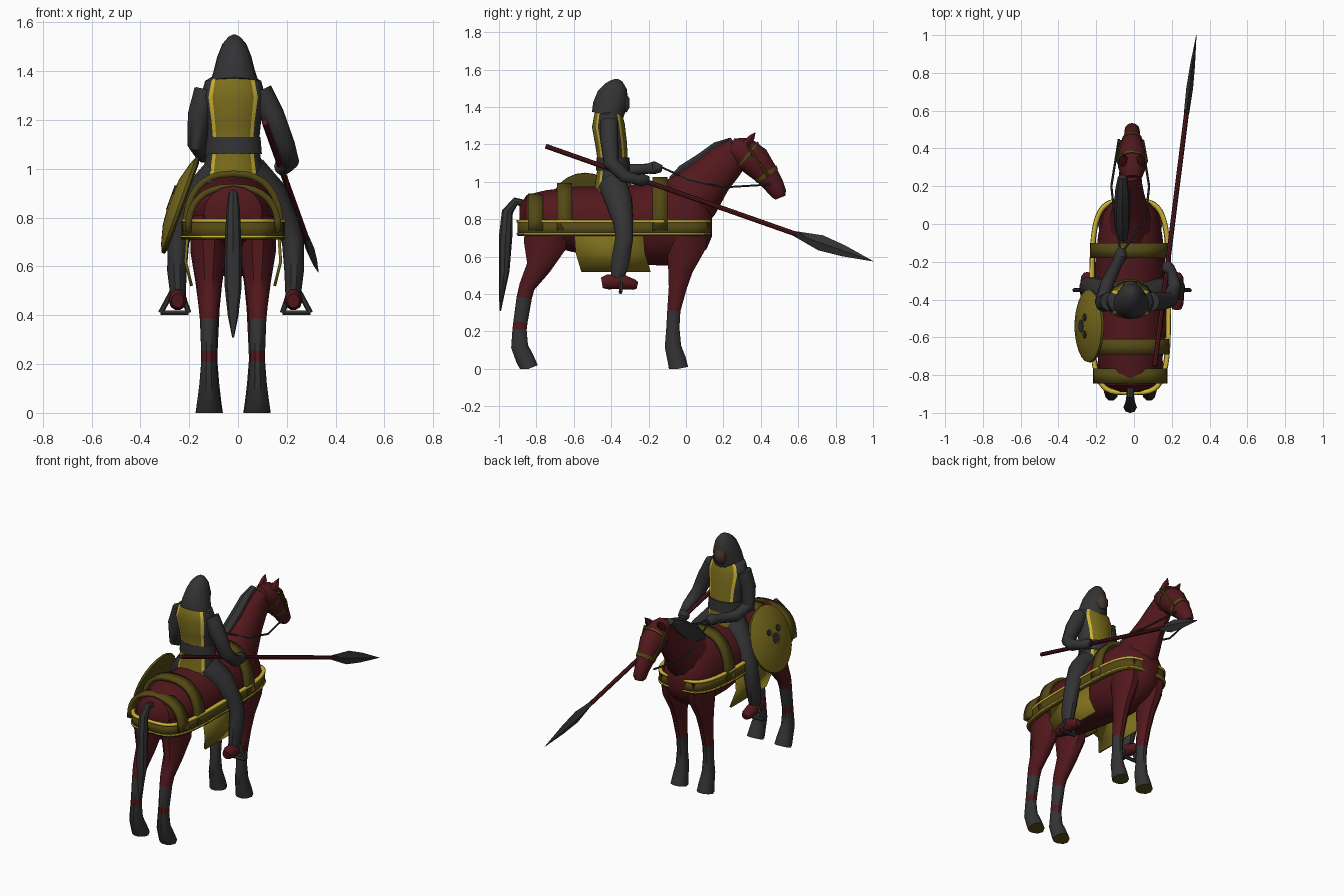
import bpy, bmesh, math
from mathutils import Vector

if "Cube" in bpy.data.objects:
    bpy.data.objects.remove(bpy.data.objects["Cube"])


def material(name, r, g, b):
    m = bpy.data.materials.new(name)
    m.use_nodes = True
    m.diffuse_color = (r, g, b, 1)
    shader = m.node_tree.nodes["Principled BSDF"]
    shader.inputs["Base Color"].default_value = (r, g, b, 1)
    shader.inputs["Roughness"].default_value = 0.9
    return m


RED = material("dark red", .085, .009, .012)
DARK = material("charcoal", .033, .033, .035)
OLIVE = material("olive", .085, .066, .007)
YELLOW = material("ochre", .2, .155, .012)
BRIGHT = material("bright yellow", .62, .46, .035)
SKIN = material("shadowed skin", .06, .035, .022)
CX = -.02          # middle of horse and rider
made = []


def finish(name, bm, mats):
    """Turn a bmesh into a named object."""
    bmesh.ops.recalc_face_normals(bm, faces=bm.faces)
    mesh = bpy.data.meshes.new(name)
    bm.to_mesh(mesh)
    bm.free()
    for m in mats:
        mesh.materials.append(m)
    obj = bpy.data.objects.new(name, mesh)
    bpy.context.collection.objects.link(obj)
    made.append(obj)
    return obj


def tube(name, points, mats, sides=12, rule=None):
    """Loft ellipses along a path of (x, y, z, half width, half depth).
    rule(row, column, centre) picks the material of each face; caps have column -1."""
    bm = bmesh.new()
    path = [Vector(p[:3]) for p in points]
    rings = []
    for i, p in enumerate(points):
        t = (path[min(i + 1, len(path) - 1)] - path[max(i - 1, 0)]).normalized()
        ref = Vector((1, 0, 0)) if abs(t.x) < .97 else Vector((0, 1, 0))
        u = (ref - t * ref.dot(t)).normalized()
        v = t.cross(u)
        ring = []
        for j in range(sides):
            a = math.tau * j / sides
            co = path[i] + u * math.cos(a) * p[3] + v * math.sin(a) * p[-1]
            co.z = max(co.z, 0)
            ring.append(bm.verts.new(co))
        rings.append(ring)
    for i in range(len(rings) - 1):
        for j in range(sides):
            k = (j + 1) % sides
            f = bm.faces.new((rings[i][j], rings[i][k], rings[i + 1][k], rings[i + 1][j]))
            if rule:
                f.material_index = rule(i, j, f.calc_center_median())
    for i, ring in ((0, rings[0]), (len(rings) - 1, rings[-1])):
        f = bm.faces.new(ring)
        if rule:
            f.material_index = rule(i, -1, f.calc_center_median())
    return finish(name, bm, mats)


def spine(rows, x=CX):
    """Put (y, z, half width, half depth) rows at one x."""
    return [(x, *r) for r in rows]


def bar(name, a, b, r, mat, sides=8):
    return tube(name, [(*a, r), (*b, r)], [mat], sides)


def oval(a, b, power, start, end, count):
    """Points of a squarish oval."""
    result = []
    for i in range(count):
        t = start + (end - start) * i / (count - 1)
        c, s = math.cos(t), math.sin(t)
        result.append((math.copysign(abs(c) ** (2 / power), c) * a,
                       math.copysign(abs(s) ** (2 / power), s) * b))
    return result


def strap(name, outline, sweep, mat, thick):
    """Sweep an outline sideways into a thick strap."""
    bm = bmesh.new()
    rows = [[bm.verts.new(Vector(p) + Vector(sweep) * k) for p in outline] for k in (0, 1)]
    for i in range(len(outline) - 1):
        bm.faces.new((rows[0][i], rows[0][i + 1], rows[1][i + 1], rows[1][i]))
    bmesh.ops.remove_doubles(bm, verts=bm.verts, dist=.0005)
    obj = finish(name, bm, [mat])
    mod = obj.modifiers.new("thickness", "SOLIDIFY")
    mod.thickness = thick
    mod.offset = 0


# Horse body, neck and head
tube("horse_body", spine([
    (-.89, .82, .05, .05), (-.86, .82, .12, .11), (-.76, .81, .165, .145),
    (-.6, .8, .185, .175), (-.4, .785, .19, .19), (-.2, .775, .185, .22),
    (-.06, .78, .17, .23), (.05, .77, .15, .19), (.11, .77, .11, .13),
    (.14, .77, .05, .06)]), [RED], 16)
tube("horse_neck", spine([
    (-.06, .84, .14, .17), (.05, .93, .105, .15), (.14, 1.03, .078, .115),
    (.22, 1.11, .062, .1), (.28, 1.17, .058, .075)]), [RED])
tube("horse_head", spine([
    (.24, 1.19, .05, .045), (.3, 1.165, .075, .082), (.37, 1.11, .075, .085),
    (.43, 1.04, .055, .065), (.475, .975, .042, .052), (.497, .935, .04, .042),
    (.505, .915, .025, .028)], CX + .01), [RED])
tube("mane", spine([
    (-.07, .99, .03, .04), (0, 1.03, .045, .065), (.1, 1.1, .045, .06),
    (.18, 1.17, .04, .05), (.25, 1.22, .025, .02)], CX - .04), [DARK], 8)
tube("tail", spine([
    (-.85, .88, .02, .02), (-.91, .895, .02, .022), (-.955, .84, .027, .03),
    (-.965, .7, .034, .036), (-.972, .52, .035, .028), (-.985, .4, .022, .015),
    (-.993, .31, .004, .004)]), [DARK], 8)

# Horse legs, dark below with red above, olive soles
hind = [(-.74, .8, .075, .12), (-.755, .66, .075, .12), (-.79, .54, .055, .068),
        (-.85, .44, .042, .045), (-.865, .38, .036, .043), (-.885, .25, .031, .04),
        (-.89, .21, .031, .04), (-.89, .12, .038, .048), (-.86, .05, .047, .052),
        (-.84, 0, .054, .054)]
fore = [(0, .78, .075, .13), (0, .65, .068, .11), (-.03, .53, .05, .07),
        (-.045, .43, .04, .05), (-.065, .31, .034, .037), (-.07, .22, .03, .037),
        (-.07, .12, .038, .046), (-.05, .05, .046, .052), (-.04, 0, .053, .055)]


def hind_rule(row, col, c):
    return 2 if col < 0 and row else 0 if row < 4 or row == 5 else 1


def fore_rule(row, col, c):
    return 2 if col < 0 and row else 0 if row < 4 else 1


for side, s in (("right", -1), ("left", 1)):
    tube(side + "_hind_leg", spine(hind, CX + s * .1), [RED, DARK, OLIVE], 10, hind_rule)
    tube(side + "_fore_leg", spine(fore, CX + s * .095), [RED, DARK, OLIVE], 10, fore_rule)
    ex = CX + .01 + s * .045
    tube(side + "_ear", [(ex, .32, 1.2, .025), (ex, .35, 1.235, .02),
                         (ex + s * .005, .37, 1.262, .002)], [RED], 6)
    tube(side + "_eye", [(ex + s * .024, .34, 1.14, .016), (ex + s * .03, .34, 1.14, .01)],
         [DARK], 8)
    # Reins and cheek strap
    tube(side + "_rein", [(CX - .05, -.16, 1.09, .006), (CX + s * .08, .02, 1.01, .006),
                          (CX + s * .1, .2, .97, .006), (CX + s * .06, .45, .985, .006)],
         [DARK], 6)
    bar(side + "_cheek_strap", (ex + s * .032, .33, 1.19), (ex + s * .012, .44, 1.03), .008, OLIVE)
    # Hanging saddle cloth
    strap(side + "_saddle_cloth",
          [(CX + s * .185, -.6, .76), (CX + s * .195, -.59, .62), (CX + s * .17, -.56, .52)],
          (0, .37, 0), YELLOW, .012)
tube("nose_band", spine([(.425, 1.047, .06, .07), (.437, 1.03, .057, .067)], CX + .01), [OLIVE])
tube("brow_band", spine([(.325, 1.146, .08, .088), (.335, 1.138, .08, .089)], CX + .01), [OLIVE])

# Harness: a band around the horse and three arches over it
loop = oval(.2, .505, 4, 0, math.tau, 49)
for name, z, height, grow, mat, thick in (("harness_band", .71, .08, 0, OLIVE, .024),
                                          ("band_top_trim", .781, .014, .004, BRIGHT, .022),
                                          ("band_lower_trim", .718, .008, .01, BRIGHT, .012)):
    strap(name, [(CX + x * (1 + grow * 5), -.385 + y * (1 + grow * 2), z) for x, y in loop],
          (0, 0, height), mat, thick)
for name, y, width, top in (("rear_arch", -.845, .185, .925), ("middle_arch", -.69, .195, .98),
                            ("front_arch", -.18, .2, 1.012)):
    strap(name, [(CX + x, y, .74 + z) for x, z in
                 oval(width, top - .74, 2.5, 0, math.pi, 17)], (0, .08, 0), OLIVE, .026)


# Rider torso with bordered front and back panels
def panel_rule(row, col, c):
    k = col % 18
    if col < 0 or k < 4 or k > 13:
        return 0
    return 2 if k in (4, 13) else 1


tube("tunic", spine([
    (-.39, .93, .135, .1), (-.39, 1.0, .12, .095), (-.39, 1.1, .105, .08),
    (-.4, 1.2, .115, .085), (-.415, 1.3, .132, .088), (-.415, 1.36, .115, .075),
    (-.41, 1.4, .05, .05)]), [DARK, YELLOW, BRIGHT], 36, panel_rule)
tube("belt", spine([(-.39, 1.06, .118, .092), (-.39, 1.13, .112, .088)]), [DARK], 20)
tube("hood", spine([
    (-.42, 1.355, .1, .085), (-.41, 1.4, .085, .09), (-.39, 1.46, .07, .085),
    (-.375, 1.51, .05, .06), (-.37, 1.54, .025, .03), (-.37, 1.55, .006, .006)],
    CX + .005), [DARK], 16)
tube("face", spine([(-.335, 1.375, .025, .02), (-.33, 1.4, .04, .03),
                    (-.33, 1.44, .04, .03), (-.34, 1.47, .02, .02)]), [SKIN], 10)

# Rider arms
tube("rein_arm", [(-.13, -.41, 1.32, .05), (-.16, -.42, 1.22, .046), (-.168, -.41, 1.1, .04),
                  (-.14, -.31, 1.06, .036), (-.085, -.2, 1.07, .028), (-.07, -.17, 1.075, .036),
                  (-.065, -.13, 1.07, .02)], [DARK], 10)
tube("lance_arm", [(.09, -.41, 1.32, .05), (.14, -.41, 1.22, .05), (.19, -.4, 1.1, .043),
                   (.215, -.33, 1.03, .036), (.2, -.26, 1.01, .028), (.18, -.235, 1.01, .036),
                   (.17, -.2, 1.01, .02)], [DARK], 10)

# Rider legs, boots and stirrups
for side, s in (("right", -1), ("left", 1)):
    rows = [(.06, -.39, .98, .08, .08), (.15, -.36, .9, .062, .075), (.21, -.335, .78, .05, .055),
            (.235, -.33, .7, .045, .05), (.24, -.35, .58, .04, .052), (.235, -.37, .46, .03, .035)]
    tube(side + "_rider_leg", [(s * r[0] - .01, *r[1:]) for r in rows], [DARK], 10)
    fx = s * .237 - .01
    tube(side + "_boot", spine([(-.45, .46, .025, .03), (-.42, .465, .036, .042),
                                (-.34, .465, .038, .042), (-.28, .45, .034, .03),
                                (-.26, .445, .02, .02)], fx), [RED], 10)
    corners = [(fx, -.35, .54), (fx - s * .045, -.35, .41), (fx + s * .07, -.35, .41)]
    for i in range(3):
        bar(f"{side}_stirrup_bar_{i}", corners[i], corners[(i + 1) % 3], .011, DARK, 6)

# Domed shield leaning outwards
centre, out = Vector((-.235, -.54, .85)), Vector((-.94, 0, .34))


def on_shield(h, along, across):
    return centre + out * h + Vector((.34, 0, .94)) * along + Vector((0, across, 0))


tube("shield", [(*on_shield(h, 0, 0), r, r * .92) for h, r in
                ((-.012, .19), (-.005, .21), (.008, .208), (.022, .175), (.042, .1), (.05, .01))],
     [OLIVE, YELLOW], 24, lambda row, col, c: 1 if row > 1 and col >= 0 else 0)
for i, (a, b, r) in enumerate(((0, 0, .035), (.05, .045, .02), (.05, -.045, .02))):
    tube(f"shield_spot_{i}", [(*on_shield(.042, a, b), r), (*on_shield(.051, a, b), r)], [DARK], 8)

# Lance
butt, tip = Vector((.11, -.75, 1.19)), Vector((.33, 1, .575))
bar("lance_shaft", butt, butt.lerp(tip, .79), .013, RED)
tube("lance_blade", [(*butt.lerp(tip, t), w, d) for t, w, d in
                     ((.76, .014, .014), (.84, .018, .042), (.91, .013, .03), (1, .001, .001))],
     [DARK], 4)

# Smooth shading with sharp edges kept
bpy.ops.object.select_all(action="DESELECT")
for obj in made:
    obj.select_set(True)
bpy.context.view_layer.objects.active = made[0]
bpy.ops.object.shade_smooth_by_angle(angle=math.radians(40))
